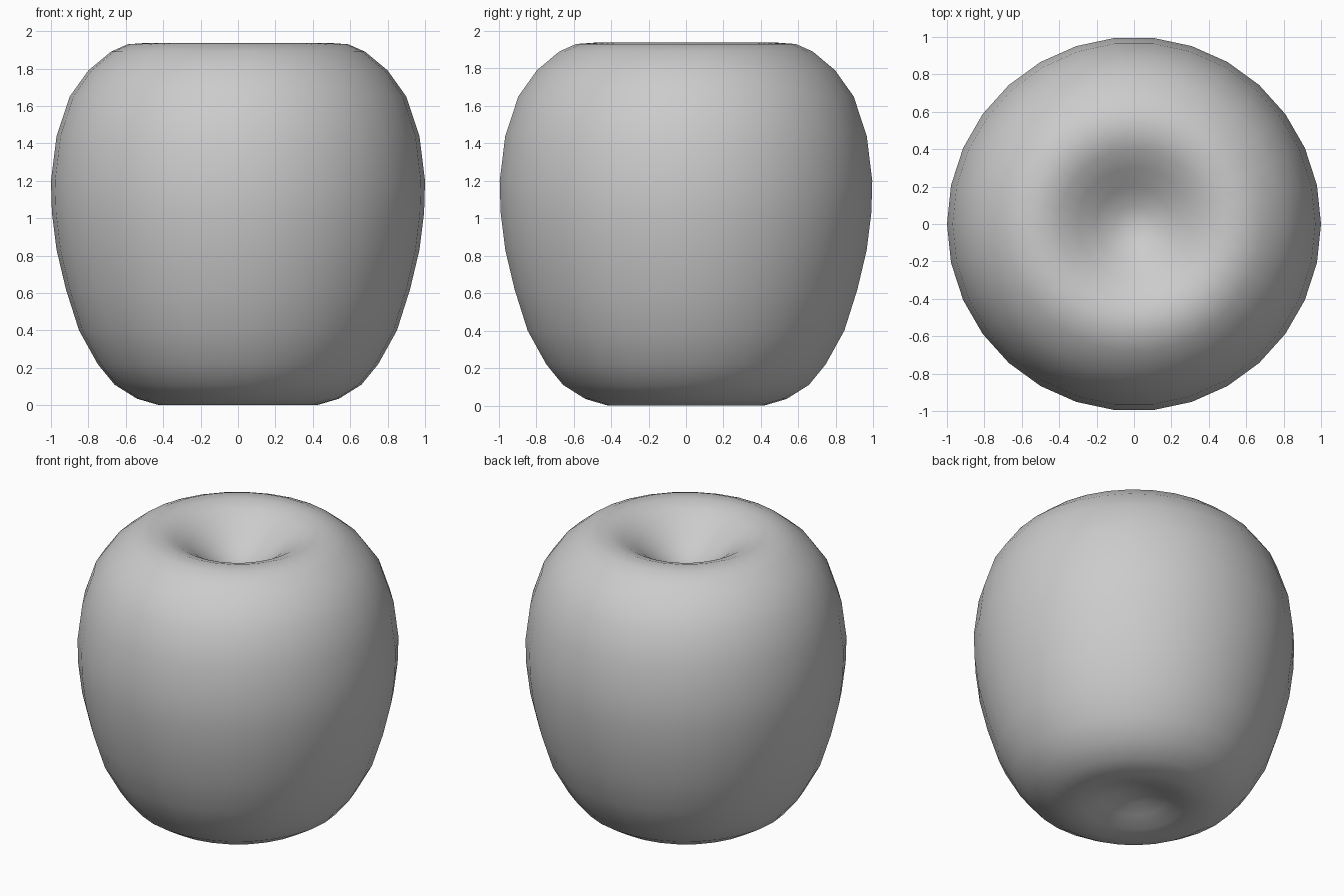
import bpy, bmesh, math

if "Cube" in bpy.data.objects:
    bpy.data.objects.remove(bpy.data.objects["Cube"])

SIDES = 30
# Profile (radius, height) from the base dimple up the flank into the stem dimple
PROFILE = [
    (0.10, 0.09), (0.20, 0.055), (0.31, 0.015), (0.42, 0.0), (0.54, 0.035),
    (0.66, 0.11), (0.75, 0.22), (0.85, 0.40), (0.92, 0.62), (0.97, 0.83),
    (0.995, 1.03), (1.0, 1.20), (0.97, 1.44), (0.90, 1.65), (0.80, 1.79),
    (0.68, 1.89), (0.59, 1.93), (0.49, 1.937), (0.40, 1.905), (0.30, 1.845),
    (0.20, 1.765), (0.10, 1.705),
]
BASE_Z, STEM_Z = 0.10, 1.68


def revolve(name, profile, low, high):
    bm = bmesh.new()
    rings = []
    for r, z in profile:
        rings.append([bm.verts.new((r * math.cos(math.tau * i / SIDES),
                                    r * math.sin(math.tau * i / SIDES), z))
                      for i in range(SIDES)])
    bottom = bm.verts.new((0, 0, low))
    top = bm.verts.new((0, 0, high))
    for i in range(SIDES):
        j = (i + 1) % SIDES
        for a, b in zip(rings, rings[1:]):
            bm.faces.new((a[i], a[j], b[j], b[i]))
        bm.faces.new((bottom, rings[0][j], rings[0][i]))
        bm.faces.new((rings[-1][i], rings[-1][j], top))
    bmesh.ops.recalc_face_normals(bm, faces=bm.faces)
    for f in bm.faces:
        f.smooth = True
    mesh = bpy.data.meshes.new(name)
    bm.to_mesh(mesh)
    bm.free()
    obj = bpy.data.objects.new(name, mesh)
    bpy.context.collection.objects.link(obj)
    return obj


# Fruit body with dimples at both ends
revolve("apple_body", PROFILE, BASE_Z, STEM_Z)
